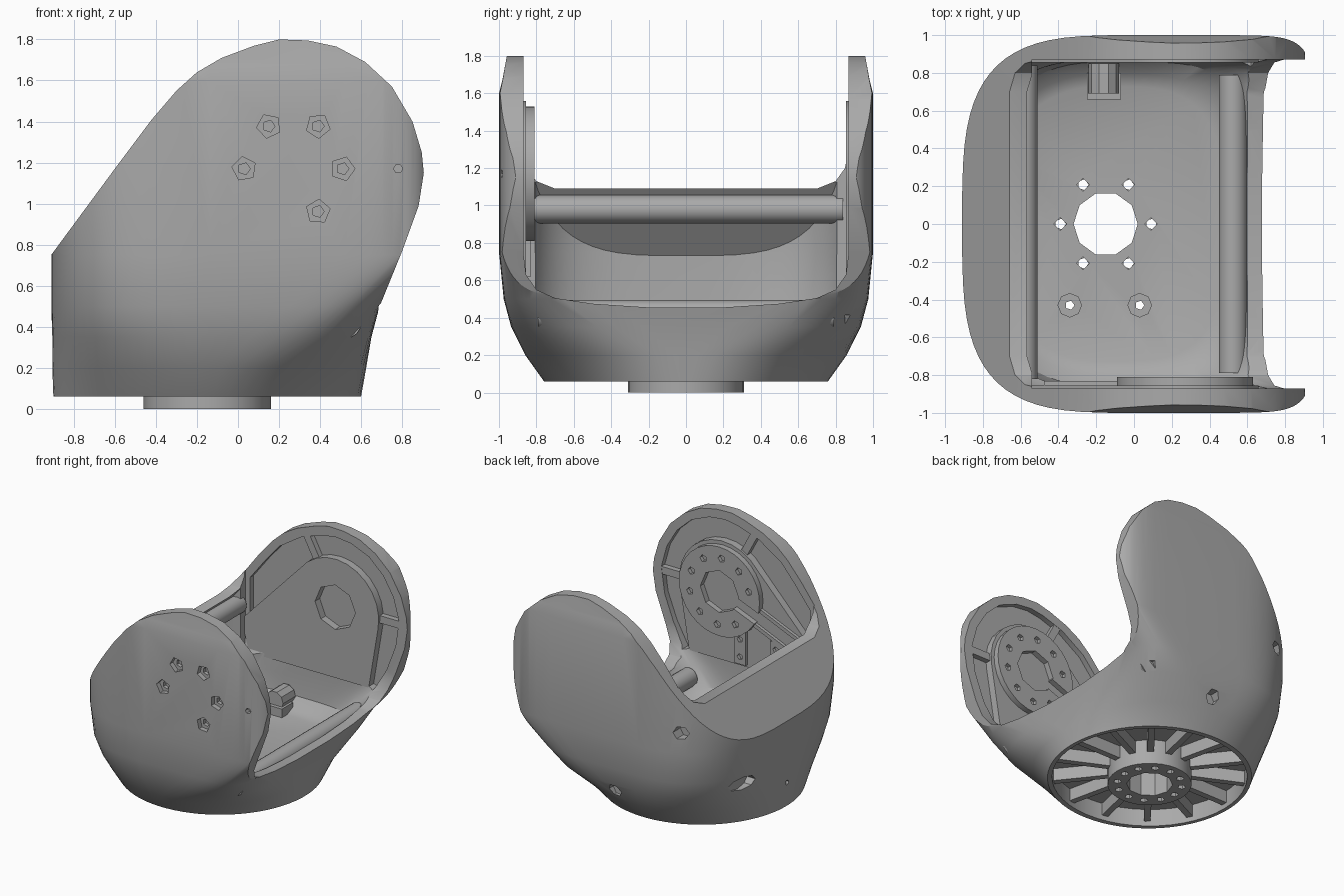
import bpy, bmesh, math
from mathutils import Vector

old = bpy.data.objects.get("Cube")
if old:
    bpy.data.objects.remove(old, do_unlink=True)

grey = bpy.data.materials.new("plain grey")
grey.use_nodes = True
shade = (0.4, 0.4, 0.4, 1)
grey.diffuse_color = shade
grey.node_tree.nodes["Principled BSDF"].inputs["Base Color"].default_value = shade


def finish(name, bm):
    bmesh.ops.recalc_face_normals(bm, faces=bm.faces)
    mesh = bpy.data.meshes.new(name)
    bm.to_mesh(mesh)
    bm.free()
    mesh.materials.append(grey)
    ob = bpy.data.objects.new(name, mesh)
    bpy.context.collection.objects.link(ob)
    return ob


def loft(name, rings):
    bm = bmesh.new()
    loops = [[bm.verts.new(p) for p in ring] for ring in rings]
    for a, b in zip(loops, loops[1:]):
        for i in range(len(a)):
            j = (i + 1) % len(a)
            bm.faces.new((a[i], a[j], b[j], b[i]))
    bm.faces.new(loops[0])
    bm.faces.new(loops[-1])
    return finish(name, bm)


def prism(name, outlines, axis, lo, hi):
    """Extrude flat outlines along one axis."""
    place = {"x": lambda u, v, w: (w, u, v),
             "y": lambda u, v, w: (u, w, v),
             "z": lambda u, v, w: (u, v, w)}[axis]
    bm = bmesh.new()
    for pts in outlines:
        a, b = [[bm.verts.new(place(u, v, w)) for u, v in pts] for w in (lo, hi)]
        bm.faces.new(a)
        bm.faces.new(b)
        for i in range(len(pts)):
            j = (i + 1) % len(pts)
            bm.faces.new((a[i], a[j], b[j], b[i]))
    return finish(name, bm)


def ngon(u, v, r, n, turn=0.0):
    return [(u + r * math.cos(turn + math.tau * i / n),
             v + r * math.sin(turn + math.tau * i / n)) for i in range(n)]


def polar(u, v, r, degrees):
    a = math.radians(degrees)
    return u + r * math.cos(a), v + r * math.sin(a)


def bar(a, b, width):
    """Rectangle outline running from a to b."""
    a, b = Vector(a), Vector(b)
    side = (b - a).orthogonal().normalized() * width / 2
    return [tuple(p) for p in (a + side, b + side, b - side, a - side)]


def mirrored(curve):
    """Symmetric U outline, open to the top, from its right half."""
    right = [(curve[0][0], 2)] + curve
    return right + [(-y, z) for y, z in reversed(right)]


def cut(ob, *tools):
    for tool in tools:
        mod = ob.modifiers.new("cut", "BOOLEAN")
        mod.operation, mod.solver, mod.object = "DIFFERENCE", "EXACT", tool
        bpy.context.view_layer.update()
        mesh = bpy.data.meshes.new_from_object(
            ob.evaluated_get(bpy.context.evaluated_depsgraph_get()))
        ob.modifiers.clear()
        ob.data = mesh
        bpy.data.objects.remove(tool, do_unlink=True)


# Shell sections: height, back x, open-side x, half width, roundness of both ends
SECTIONS = [
    (.06, -.9, .6, .76, 2, 2), (.2, -.905, .625, .86, 2.2, 2.4),
    (.35, -.905, .65, .935, 2.6, 4.5), (.5, -.91, .69, .975, 3, 8),
    (.75, -.91, .95, 1, 3.5, 10), (1.6, -.91, .95, 1, 3.5, 10),
    (1.68, -.91, .95, .98, 3.5, 10), (1.9, -.91, .95, .94, 3.5, 10)]


def ring(z, inset=0.0, limit=2.0, segments=72):
    a, b = next((a, b) for a, b in zip(SECTIONS, SECTIONS[1:]) if z <= b[0])
    t = (z - a[0]) / (b[0] - a[0])
    _, x0, x1, wide, back, front = [p + (q - p) * t for p, q in zip(a, b)]
    mid, half = (x0 + x1) / 2, (x1 - x0) / 2 - inset
    wide = min(wide - inset, limit)
    pts = []
    for i in range(segments):
        c, s = (f(math.tau * (i + .5) / segments) for f in (math.cos, math.sin))
        e = 2 / (front if c > 0 else back)
        pts.append((mid + math.copysign(half * abs(c) ** e, c),
                    math.copysign(wide * abs(s) ** e, s), z))
    return pts


# Main shell, trimmed to the cheek outline and hollowed
HUB = (-.15, 0)
AXIS = (.27, 1.17)
outline = [(-.91, .75), (-.6, 1.17), (-.42, 1.41), (-.3, 1.55), (-.2, 1.64), (-.08, 1.71),
           (.08, 1.77), (.2, 1.8), (.34, 1.795), (.48, 1.765), (.62, 1.69), (.75, 1.57),
           (.85, 1.4), (.895, 1.25), (.905, 1.15), (.88, .99), (.8, .77), (.69, .5)]
outside = [(-1.5, .75)] + outline + [(1.5, .5), (1.5, 2.5), (-1.5, 2.5)]
shell = loft("shell", [ring(s[0]) for s in SECTIONS])
hollow = loft("hollow", [ring(z, d, .87) for z, d in
              ((.26, .16), (.29, .11), (.36, .08), (.5, .08), (.75, .08), (1.4, .08))])
cut(hollow, prism("slant", [[(-1.5, .69), (-.86, .69), (-.5, 1.18), (-.5, 1.6), (-1.5, 1.6)]],
                  "y", -1.2, 1.2))
low_u = mirrored([(.87, .75), (.855, .63), (.8, .55), (.7, .505), (.5, .475), (.2, .455)])
high_u = mirrored([(.87, 1.3), (.85, 1.2), (.8, 1.13), (.7, 1.09)])
cut(shell, prism("outside", [outside], "y", -1.3, 1.3), hollow,
    prism("open_side", [low_u], "x", -.54, 1.4),
    prism("back_opening", [high_u], "x", -1.4, -.5),
    prism("base_recess", [ngon(*HUB, .72, 48)], "z", -.1, .2),
    prism("hub_hole", [ngon(*HUB, .17, 10)], "z", -.1, .5))

# Pockets behind the rim of both cheeks
pocket = [(-.5, .85), (-.5, 1.2), (-.36, 1.38), (-.24, 1.52), (-.04, 1.65), (.14, 1.71),
          (.26, 1.73), (.4, 1.715), (.56, 1.65), (.69, 1.53), (.78, 1.38), (.83, 1.2),
          (.8, .99), (.72, .78), (.62, .6)]
for s in (-1, 1):
    cut(shell, prism("pocket", [pocket], "y", *sorted((s * .8, s * .915))))

# Screw holes in the front cheek
spots = [polar(*AXIS, .24, 60 * k) for k in (0, 1, 2, 3, 5)]
cut(shell,
    prism("heads", [ngon(*p, .06, 5, k) for k, p in enumerate(spots)], "y", -1.1, -.96),
    prism("shanks", [ngon(*p, .03, 5) for p in spots], "y", -1.1, -.93),
    prism("pin", [ngon(.78, 1.17, .022, 6)], "y", -1.1, -.95))

# Access holes low on the back cheek and rear wall
cut(shell,
    prism("side_holes", [ngon(0, .29, .055, 6), ngon(.56, .37, .05, 6),
                         ngon(-.6, .92, .055, 6)], "y", .85, 1.1),
    prism("rear_hole", [[(u * 2.2 + .5, v) for u, v in ngon(0, .42, .055, 8)],
                        ngon(0, .25, .02, 6)], "x", -1.1, -.81))

# Holes through the floor
around = [polar(*HUB, .24, 60 * k) for k in range(6)]
studs = [(-.34, -.43), (.03, -.43)]
cut(shell, prism("floor_holes", [ngon(*p, .034, 4) for p in around]
                 + [ngon(*p, .025, 5) for p in studs], "z", -.1, .5))

# Hub ring under the base
hub = prism("hub_ring", [ngon(*HUB, .31, 32)], "z", 0, .21)
cut(hub, prism("hub_bore", [ngon(*HUB, .17, 10)], "z", -.1, .5),
    prism("hub_holes", [ngon(*polar(*HUB, .24, 30 * k), .03, 5) for k in range(12)],
          "z", -.1, .5))

# Radial ribs in the base recess
prism("base_ribs", [bar(polar(*HUB, .3, 360 * k / 14), polar(*HUB, .73, 360 * k / 14), .05)
                    for k in range(14)], "z", .1, .21)

# Rolled lips inside the two end walls
prism("rear_lip", [ngon(-.585, .98, .075, 16)], "y", -.82, .84)
prism("open_side_lip", [ngon(.525, .42, .075, 16)], "y", -.79, .79)

# Raised panels and pocket ribs on the inner cheeks
arch = [(-.57, .85)] + [polar(*AXIS, .39, a) for a in range(130, -11, -14)] + [(.57, .6), (-.5, .6)]
for s, side in ((-1, "front"), (1, "back")):
    panel = prism(side + "_panel", [arch], "y", *sorted((s * .855, s * .92)))
    if s > 0:
        cut(panel, prism("bore", [ngon(*AXIS, .18, 8)], "y", .8, 1))
    prism(side + "_pocket_ribs", [bar(polar(*AXIS, .36, a), polar(*AXIS, .59, a), .06)
                                  for a in (0, 118)], "y", *sorted((s * .872, s * .92)))

# Drive flange on the front cheek with its cable slot
flange = prism("drive_flange", [ngon(*AXIS, .36, 32)], "y", -.86, -.81)
cut(flange,
    prism("flange_bore", [ngon(*AXIS, .17, 8)], "y", -1, -.7),
    prism("flange_slot", [bar(polar(*AXIS, .1, 202), polar(*AXIS, .5, 202), .1)], "y", -1, -.7),
    prism("flange_holes", [ngon(*polar(*AXIS, .27, 22 + 36 * k), .03, 5)
                           for k in range(10) if k != 5], "y", -.84, -.7))
prism("cable_rails", [bar((.0, .98), (-.42, .8), .03), bar((-.07, 1.1), (-.47, .93), .03)],
      "y", -.86, -.83)
clips = prism("cable_clips", [bar((.1, .62), (.1, .9), .1), bar((-.22, .62), (-.22, .88), .1)],
              "y", -.86, -.83)
cut(clips, prism("clip_holes", [ngon(x, z, .025, 5) for x in (.1, -.22) for z in (.68, .82)],
                 "y", -.9, -.8))

# Studs and bracket on the floor
stud = prism("floor_studs", [ngon(*p, .065, 8) for p in studs], "z", .25, .33)
cut(stud, prism("stud_holes", [ngon(*p, .025, 5) for p in studs], "z", .2, .5))
prism("floor_bracket", [bar((-.16, .66), (-.16, .8), .18)], "z", .25, .33)
prism("bracket_barrel", [ngon(-.16, .36, .08, 10)], "y", .69, .85)

# Smooth curved areas, keep edges crisp
for ob in bpy.context.scene.objects:
    ob.select_set(ob.type == "MESH")
bpy.context.view_layer.objects.active = shell
bpy.ops.object.shade_smooth_by_angle(angle=math.radians(28))
